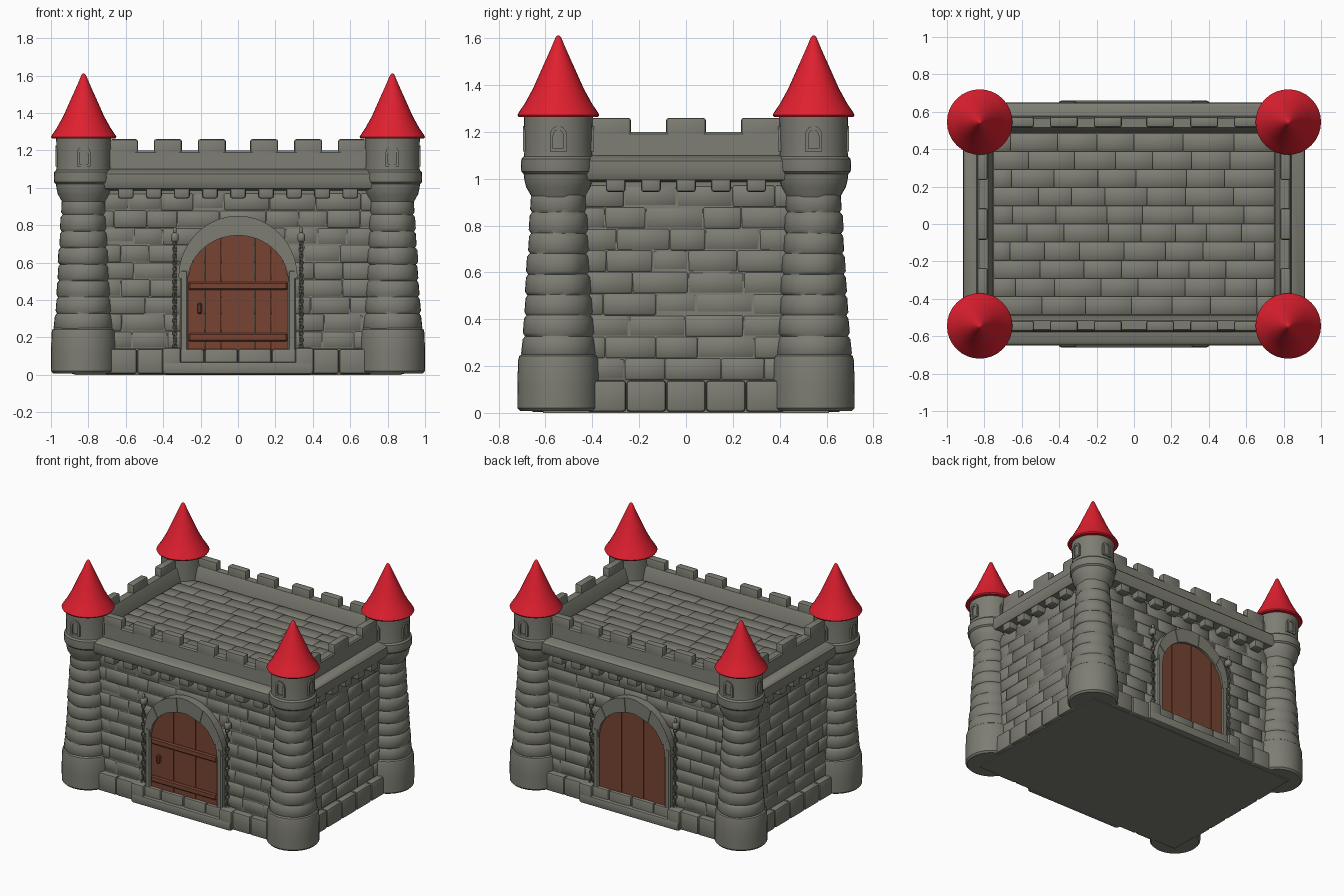
import bpy, bmesh, math, random
from mathutils import Matrix, Vector

if "Cube" in bpy.data.objects:
    bpy.data.objects.remove(bpy.data.objects["Cube"])

random.seed(4)


def material(name, rgb):
    m = bpy.data.materials.new(name)
    m.diffuse_color = (*rgb, 1)
    m.use_nodes = True
    m.node_tree.nodes["Principled BSDF"].inputs["Base Color"].default_value = m.diffuse_color
    return m


STONE = material("grey stone", (0.205, 0.205, 0.172))
RED = material("red roof", (0.74, 0.014, 0.028))
WOOD = material("brown wood", (0.185, 0.057, 0.032))
TX, TY = 0.825, 0.545          # tower centres
HX, HY = 0.83, 0.565           # wall half sizes


def finish(bm, name, mat, angle=35):
    bmesh.ops.recalc_face_normals(bm, faces=bm.faces[:])
    me = bpy.data.meshes.new(name)
    bm.to_mesh(me)
    bm.free()
    me.materials.append(mat)
    me.shade_smooth()
    me.set_sharp_from_angle(angle=math.radians(angle))
    ob = bpy.data.objects.new(name, me)
    bpy.context.collection.objects.link(ob)
    return ob


def box(bm, c, s, bevel=0.008, segs=1):
    mat = Matrix.Translation(c) @ Matrix.Diagonal((*s, 1))
    vs = bmesh.ops.create_cube(bm, size=1, matrix=mat)["verts"]
    if bevel:
        es = list({e for v in vs for e in v.link_edges})
        bmesh.ops.bevel(bm, geom=es, offset=bevel, segments=segs, affect='EDGES', profile=0.5)


def bridge(bm, rings):
    """Closed solid from equally long rings of points."""
    vr = [[bm.verts.new(p) for p in r] for r in rings]
    n = len(vr[0])
    for a, b in zip(vr, vr[1:]):
        for i in range(n):
            bm.faces.new((a[i], a[(i + 1) % n], b[(i + 1) % n], b[i]))
    bm.faces.new(vr[0][::-1])
    bm.faces.new(vr[-1])


def prism(bm, pts, y0, y1, s=1):
    """(x, z) outline extruded in y; s = -1 turns it to the back."""
    bridge(bm, [[(s * x, s * y, z) for x, z in pts] for y in (y0, y1)])


def lathe(bm, profile, cx, cy, n=32, jitter=0.0):
    rings = []
    for k, (r, z) in enumerate(profile):
        random.seed(k // 4 + 11)
        off = [random.uniform(-jitter, jitter) for _ in range(n // 4)]
        shift = (k // 4 % 2) * 2
        rings.append([(cx + (r + off[(i + shift) % n // 4]) * math.cos(2 * math.pi * i / n),
                       cy + (r + off[(i + shift) % n // 4]) * math.sin(2 * math.pi * i / n), z)
                      for i in range(n)])
    bridge(bm, rings)


def rect_loft(bm, prof):
    bridge(bm, [[(sx * (HX + d), sy * (HY + d), z)
                 for sx, sy in ((-1, -1), (1, -1), (1, 1), (-1, 1))] for d, z in prof])


def bricks(u0, u1, v0, v1, rows, width):
    """Yield centre and size of bricks in running bond."""
    h = (v1 - v0) / rows
    for r in range(rows):
        u = u0
        while u < u1 - 0.01:
            w = width * random.uniform(0.75, 1.25) * (0.5 if u == u0 and r % 2 else 1)
            e = u1 if u1 - u - w < width * 0.4 else u + w
            yield (u + e) / 2, v0 + (r + 0.5) * h, e - u, h
            u = e


# Core walls, overhanging ledge, parapet and roof floor in one solid
bm = bmesh.new()
rect_loft(bm, [(0.045, 0), (0.045, 0.12), (0.026, 0.14), (0, 0.985), (0.068, 0.995),
               (0.085, 1.03), (0.082, 1.075), (0.065, 1.09), (0.012, 1.10), (0.008, 1.19),
               (0, 1.20), (-0.05, 1.20), (-0.056, 1.19), (-0.075, 1.10)])
finish(bm, "castle_walls", STONE)

# Brick courses on the four walls and slabs on the roof
bm = bmesh.new()
for s in (1, -1):
    for u, z, w, h in bricks(-0.74, 0.74, 0.14, 0.97, 9, 0.2):
        d = HY + 0.026 * (0.97 - z) / 0.83 + random.uniform(0.001, 0.009)
        box(bm, (u, -s * (d - 0.02), z), (w, 0.04, h), 0.007)
    for u, z, w, h in bricks(-0.46, 0.46, 0.14, 0.97, 9, 0.2):
        d = HX + 0.026 * (0.97 - z) / 0.83 + random.uniform(0.001, 0.009)
        box(bm, (s * (d - 0.02), u, z), (0.04, w, h), 0.007)
finish(bm, "wall_bricks", STONE, 50)
bm = bmesh.new()
for u, v, w, h in bricks(-0.75, 0.75, -0.485, 0.485, 10, 0.22):
    box(bm, (u, v, 1.095 + random.uniform(0, 0.004)), (w, h, 0.02), 0.004)
finish(bm, "roof_slabs", STONE, 50)

# Plinth blocks, corbels and merlons
plinth, corbels, merlons = bmesh.new(), bmesh.new(), bmesh.new()
for s in (1, -1):
    for i in range(8):
        box(plinth, (-0.63 + i * 0.18, s * (HY + 0.02), 0.072), (0.178, 0.10, 0.134), 0.014, 2)
    for i in range(5):
        box(plinth, (s * (HX + 0.02), -0.34 + i * 0.17, 0.072), (0.10, 0.168, 0.134), 0.014, 2)
    for i in range(9):
        box(corbels, (-0.6 + i * 0.15, s * (HY + 0.025), 0.975), (0.085, 0.08, 0.065), 0.014, 2)
    for i in range(5):
        box(corbels, (s * (HX + 0.025), -0.3 + i * 0.15, 0.975), (0.08, 0.085, 0.065), 0.014, 2)
    for x in (-0.61, -0.375, -0.14, 0.14, 0.375, 0.61):
        box(merlons, (x, s * (HY - 0.02), 1.205), (0.15, 0.056, 0.11), 0.012, 2)
    for y in (-0.32, 0, 0.32):
        box(merlons, (s * (HX - 0.02), y, 1.205), (0.056, 0.17, 0.11), 0.012, 2)
finish(plinth, "plinth_blocks", STONE)
finish(corbels, "corbels", STONE)
finish(merlons, "merlons", STONE)


def arch(w, zs, rise, n=24):
    """Arch points from right spring to left spring."""
    return [(w * math.cos(math.pi * i / n), zs + rise * math.sin(math.pi * i / n))
            for i in range(n + 1)]


# Corner towers with foot, coursed shaft, flared head, windows and cone roof
shaft = []
for k in range(8):
    z0, z1 = 0.24 + k * 0.088, 0.24 + (k + 1) * 0.088
    r0, r1 = (0.157 - 0.045 * min(1, ((z - 0.24) / 0.7)) ** 0.85 for z in (z0, z1))
    shaft += [(r0 - 0.004, z0 + 0.001), (r0 + 0.004, z0 + 0.014),
              (r1 + 0.005, z1 - 0.014), (r1 - 0.004, z1 - 0.001)]
feet, shafts, heads, roofs, windows = (bmesh.new() for _ in range(5))
for sx in (-1, 1):
    for sy in (-1, 1):
        c = (sx * TX, sy * TY)
        lathe(feet, [(0.163, 0.008), (0.174, 0.02), (0.175, 0.12), (0.172, 0.225),
                     (0.167, 0.243), (0.15, 0.255)], *c)
        lathe(shafts, shaft, *c, jitter=0.003)
        lathe(heads, [(0.108, 0.90), (0.118, 0.93), (0.138, 0.965), (0.146, 1.0),
                      (0.148, 1.02), (0.158, 1.03), (0.16, 1.05), (0.158, 1.085),
                      (0.147, 1.095), (0.145, 1.12), (0.147, 1.265)], *c)
        lathe(roofs, [(0.14, 1.262), (0.17, 1.264), (0.175, 1.272), (0.168, 1.285), (0.145, 1.318),
                      (0.108, 1.385), (0.068, 1.475), (0.03, 1.56), (0.012, 1.603),
                      (0.004, 1.611)], *c)
        # raised arched window frames facing four ways
        for q in range(4):
            ring = [(0.036, 1.115)] + arch(0.036, 1.185, 0.04, 10) + [(-0.036, 1.115)]
            hole = [(0.022, 1.128)] + arch(0.022, 1.182, 0.026, 10) + [(-0.022, 1.128)]
            n0 = len(windows.verts)
            rot = Matrix.Translation((*c, 0)) @ Matrix.Rotation(q * math.pi / 2, 4, 'Z')
            P = lambda pts, y: [windows.verts.new(rot @ Vector((x, y, z))) for x, z in pts]
            o0, o1, i1, i0 = P(ring, -0.13), P(ring, -0.152), P(hole, -0.152), P(hole, -0.13)
            for a, b in ((o0, o1), (o1, i1), (i1, i0)):
                for i in range(len(a)):
                    j = (i + 1) % len(a)
                    windows.faces.new((a[i], a[j], b[j], b[i]))
finish(feet, "tower_feet", STONE)
finish(shafts, "tower_shafts", STONE, 50)
finish(heads, "tower_heads", STONE)
finish(roofs, "tower_roofs", RED, 50)
finish(windows, "tower_windows", STONE)

# Gateways front and back: step, stone arch, plank door and chains
steps, frames, doors, chains = (bmesh.new() for _ in range(4))
Z0, ZS, W, RISE = 0.07, 0.50, 0.268, 0.245
for s in (1, -1):
    box(steps, (0, -s * 0.60, 0.036), (0.8, 0.12, 0.066), 0.012, 2)
    for sx in (-1, 1):
        box(steps, (sx * 0.355, -s * 0.595, 0.075), (0.10, 0.126, 0.14), 0.014, 2)
        box(frames, (sx * 0.288, -s * 0.60, 0.31), (0.042, 0.06, 0.5), 0.008)
    inner, outer = arch(W, ZS, RISE, 27), arch(0.318, ZS + 0.02, 0.33, 27)
    for k in range(9):
        a, b = k * 3, k * 3 + 3
        prism(frames, outer[a:b + 1] + inner[a:b + 1][::-1], -0.55, -0.628 - 0.005 * (k % 2), s)
    # vertical planks following the arch
    for k in range(6):
        x0, x1 = (-W + k * W / 3 + 0.001, -W + (k + 1) * W / 3 - 0.001)
        top = [(x, ZS + RISE * math.sqrt(max(0, 1 - (x / W) ** 2)))
               for x in [x1 + (x0 - x1) * i / 6 for i in range(7)]]
        prism(doors, [(x0, Z0), (x1, Z0)] + top, -0.55, -0.612 - 0.003 * (k % 2), s)
    if s == 1:   # front door has cross bands and a handle
        for z in (0.20, 0.475):
            box(doors, (0, -0.612, z), (0.53, 0.028, 0.045), 0.008)
        box(doors, (-0.205, -0.62, 0.355), (0.025, 0.03, 0.06), 0.008)
    # chains: alternating links below a bracket
    for sx in (-1, 1):
        box(chains, (sx * 0.338, -s * 0.60, 0.735), (0.04, 0.05, 0.05), 0.01)
        box(chains, (sx * 0.338, -s * 0.605, 0.77), (0.018, 0.02, 0.04), 0.006)
        for k in range(17):
            ang = math.pi / 2 * (k % 2) + math.pi / 4
            ctr = Vector((sx * 0.338, -s * 0.607, 0.152 + k * 0.0345))
            rows = []
            for i in range(10):
                t = 2 * math.pi * i / 10
                row = []
                for j in range(5):
                    p = 2 * math.pi * j / 5
                    r = 1 + 0.4 * math.cos(p)
                    v = Vector((0.011 * r * math.cos(t), 0.005 * math.sin(p), 0.018 * r * math.sin(t)))
                    row.append(chains.verts.new(ctr + Matrix.Rotation(ang, 3, 'Z') @ v))
                rows.append(row)
            for i in range(10):
                for j in range(5):
                    a, b = rows[i], rows[(i + 1) % 10]
                    chains.faces.new((a[j], b[j], b[(j + 1) % 5], a[(j + 1) % 5]))
finish(steps, "gate_steps", STONE)
finish(frames, "gate_arches", STONE)
finish(doors, "gate_doors", WOOD)
finish(chains, "gate_chains", STONE, 60)
